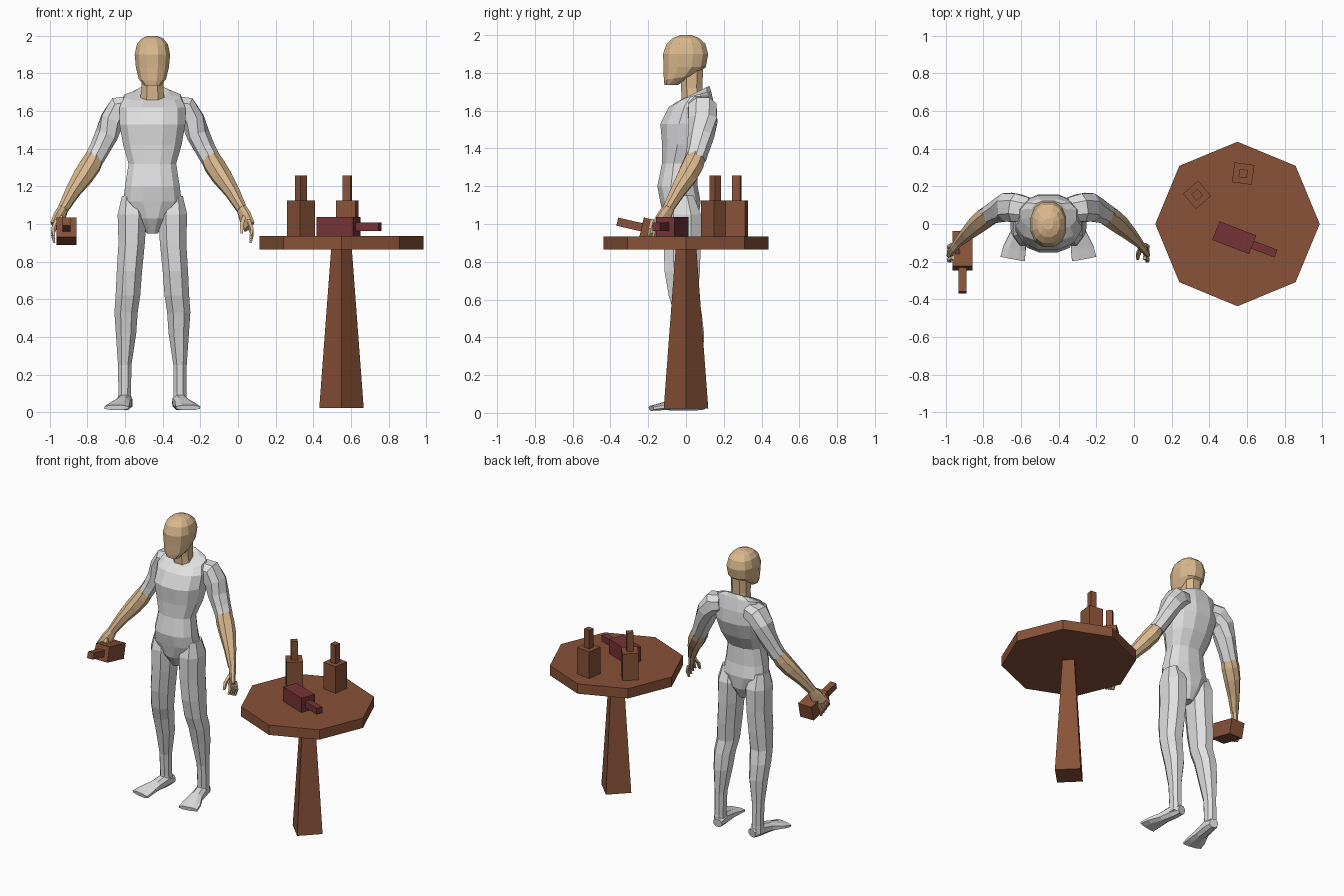
import bpy
import bmesh
from math import cos, sin, pi, radians, copysign
from mathutils import Matrix, Vector

default_cube = bpy.data.objects.get("Cube")
if default_cube:
    bpy.data.objects.remove(default_cube)

BODY_X = -0.455
TABLE_X = 0.55
TABLE_Z = 0.935


def make_material(name, rgb):
    material = bpy.data.materials.new(name)
    material.use_nodes = True
    color = (*rgb, 1.0)
    material.diffuse_color = color
    material.node_tree.nodes["Principled BSDF"].inputs["Base Color"].default_value = color
    return material


CLOTH = make_material("light grey cloth", (0.74, 0.74, 0.75))
SKIN = make_material("tan skin", (0.70, 0.48, 0.27))
WOOD = make_material("brown wood", (0.25, 0.085, 0.04))
RED = make_material("dark red", (0.18, 0.034, 0.038))


def finish(name, bm, material):
    """Turn a bmesh into a flat shaded object."""
    bmesh.ops.recalc_face_normals(bm, faces=bm.faces[:])
    mesh = bpy.data.meshes.new(name)
    bm.to_mesh(mesh)
    bm.free()
    mesh.materials.append(material)
    obj = bpy.data.objects.new(name, mesh)
    bpy.context.collection.objects.link(obj)
    return obj


def loft(name, stations, material, sides=8, side=1, follow=False, square=0.85):
    """Skin rings given as (x, y, z, half width, half depth, optional slope)."""
    bm = bmesh.new()
    centers = [Vector(station[:3]) for station in stations]
    last = len(centers) - 1
    rings = []
    for i, (center, station) in enumerate(zip(centers, stations)):
        across, deep = Vector((1, 0, 0)), Vector((0, 1, 0))
        if follow:
            tangent = (centers[min(i + 1, last)] - centers[max(i - 1, 0)]).normalized()
            across = tangent.cross(Vector((0, 0, 1))).normalized()
            deep = across.cross(tangent)
        elif len(station) > 5:
            deep = Vector((0, 1, station[5]))
        ring = []
        for k in range(sides):
            angle = 2 * pi * (k + 0.5) / sides
            c, s = cos(angle), sin(angle)
            c = copysign(abs(c) ** square, c)
            s = copysign(abs(s) ** square, s)
            point = center + across * c * station[3] + deep * s * station[4]
            point.x = BODY_X + side * point.x
            ring.append(bm.verts.new(point))
        rings.append(ring)
    for low, high in zip(rings, rings[1:]):
        for k in range(sides):
            n = (k + 1) % sides
            bm.faces.new((low[k], low[n], high[n], high[k]))
    bm.faces.new(rings[0])
    bm.faces.new(rings[-1])
    return finish(name, bm, material)


def prism(name, sides, bottom, top, height, matrix, material):
    """A straight or tapered prism standing on its base."""
    bm = bmesh.new()
    bmesh.ops.create_cone(bm, cap_ends=True, segments=sides, radius1=bottom, radius2=top,
                          depth=height, matrix=matrix @ Matrix.Translation((0, 0, height / 2)))
    return finish(name, bm, material)


def block_tool(name, matrix, material, length=0.19):
    """Square block with a thin square rod out of its end."""
    turn = Matrix.Rotation(pi / 4, 4, "Z")
    prism(name + "_block", 4, 0.075, 0.075, length, matrix @ turn, material)
    rod = matrix @ Matrix.Translation((0, 0, length)) @ turn
    prism(name + "_rod", 4, 0.031, 0.031, 0.132, rod, material)


# Torso, with a V-shaped bottom and a collar rising at the back
loft("torso", [
    (0, -0.02, 0.95, 0.03, 0.05),
    (0, -0.025, 1.03, 0.09, 0.095),
    (0, -0.03, 1.12, 0.16, 0.11),
    (0, -0.045, 1.2, 0.15, 0.11),
    (0, -0.035, 1.32, 0.13, 0.095),
    (0, -0.005, 1.42, 0.16, 0.125),
    (0, 0.01, 1.53, 0.18, 0.15),
    (0, 0.03, 1.62, 0.18, 0.125),
    (0, 0.05, 1.68, 0.155, 0.085, 0.3),
    (0, 0.06, 1.7, 0.09, 0.065, 0.5),
], CLOTH, sides=12)

# Neck and head
loft("neck", [(0, 0.04, 1.62, 0.075, 0.065), (0, 0.03, 1.72, 0.062, 0.06),
              (0, 0.03, 1.82, 0.065, 0.065)], SKIN)
loft("head", [
    (0, -0.08, 1.735, 0.045, 0.035),
    (0, -0.035, 1.775, 0.075, 0.085, 0.15),
    (0, -0.007, 1.83, 0.09, 0.115),
    (0, -0.002, 1.9, 0.097, 0.123),
    (0, 0, 1.955, 0.085, 0.105),
    (0, 0, 1.985, 0.06, 0.07),
    (0, 0, 2.0, 0.025, 0.03),
], SKIN, sides=12)

for label, side in (("left", 1), ("right", -1)):
    # Leg and foot
    loft(label + "_leg", [
        (0.115, -0.025, 1.15, 0.05, 0.07),
        (0.108, -0.02, 1.05, 0.082, 0.105),
        (0.11, -0.02, 0.9, 0.075, 0.105),
        (0.122, -0.02, 0.75, 0.072, 0.1),
        (0.13, -0.015, 0.62, 0.07, 0.082),
        (0.14, 0.01, 0.53, 0.066, 0.078),
        (0.14, 0.03, 0.42, 0.058, 0.07),
        (0.147, 0.045, 0.25, 0.038, 0.048),
        (0.147, 0.05, 0.1, 0.036, 0.045),
        (0.147, 0.05, 0.04, 0.04, 0.05),
    ], CLOTH, side=side)
    loft(label + "_foot", [
        (0.135, 0.1, 0.045, 0.032, 0.03),
        (0.145, 0.04, 0.055, 0.04, 0.046),
        (0.16, -0.05, 0.045, 0.045, 0.034),
        (0.18, -0.13, 0.033, 0.065, 0.02),
        (0.19, -0.185, 0.024, 0.07, 0.014),
    ], CLOTH, side=side, follow=True)

    # Sleeved upper arm, bare forearm and palm
    loft(label + "_upper_arm", [
        (0.11, 0.075, 1.62, 0.07, 0.065),
        (0.17, 0.085, 1.61, 0.08, 0.075),
        (0.215, 0.09, 1.55, 0.08, 0.066),
        (0.245, 0.08, 1.47, 0.07, 0.058),
        (0.28, 0.065, 1.4, 0.06, 0.052),
        (0.31, 0.05, 1.345, 0.056, 0.05),
    ], CLOTH, side=side, follow=True)
    loft(label + "_forearm", [
        (0.295, 0.058, 1.375, 0.052, 0.046),
        (0.33, 0.035, 1.31, 0.058, 0.054),
        (0.37, 0.005, 1.25, 0.054, 0.052),
        (0.425, -0.045, 1.17, 0.04, 0.04),
        (0.475, -0.095, 1.08, 0.026, 0.03),
    ], SKIN, side=side, follow=True)
    loft(label + "_palm", [
        (0.472, -0.09, 1.085, 0.024, 0.03),
        (0.492, -0.115, 1.04, 0.022, 0.043),
        (0.515, -0.145, 0.985, 0.016, 0.045),
    ], SKIN, side=side, follow=True)

    # Four fingers in a row, then the thumb
    for i in range(4):
        y = -0.11 - 0.023 * i
        z = 0.97 + 0.012 * i
        loft(f"{label}_finger_{i + 1}", [
            (0.51, y, z + 0.02, 0.011, 0.012),
            (0.53, y - 0.012, z - 0.03, 0.011, 0.011),
            (0.522, y - 0.02, z - 0.07, 0.008, 0.008),
        ], SKIN, sides=4, side=side)
    loft(label + "_thumb", [
        (0.49, -0.13, 1.045, 0.014, 0.014),
        (0.475, -0.165, 1.0, 0.013, 0.013),
        (0.475, -0.185, 0.95, 0.009, 0.009),
    ], SKIN, sides=4, side=side)

# Table: octagonal top on a tapered square post
prism("table_top", 8, 0.437, 0.437, 0.07,
      Matrix.Translation((TABLE_X, 0, TABLE_Z - 0.07)), WOOD)
prism("table_post", 4, 0.118, 0.055, 0.845, Matrix.Translation((TABLE_X, 0, 0.022)), WOOD)

# Two tools standing on the table, one lying, one in the right hand
block_tool("standing_tool_a", Matrix.Translation((0.335, 0.155, TABLE_Z))
           @ Matrix.Rotation(radians(40), 4, "Z"), WOOD)
block_tool("standing_tool_b", Matrix.Translation((0.58, 0.268, TABLE_Z))
           @ Matrix.Rotation(radians(-8), 4, "Z"), WOOD)
block_tool("lying_tool", Matrix.Translation((0.435, -0.035, TABLE_Z + 0.05))
           @ Matrix.Rotation(radians(-21), 4, "Z") @ Matrix.Rotation(pi / 2, 4, "Y"), RED, 0.21)
block_tool("held_tool", Matrix.Translation((-0.912, -0.05, 0.94))
           @ Matrix.Rotation(radians(77), 4, "X"), WOOD)
